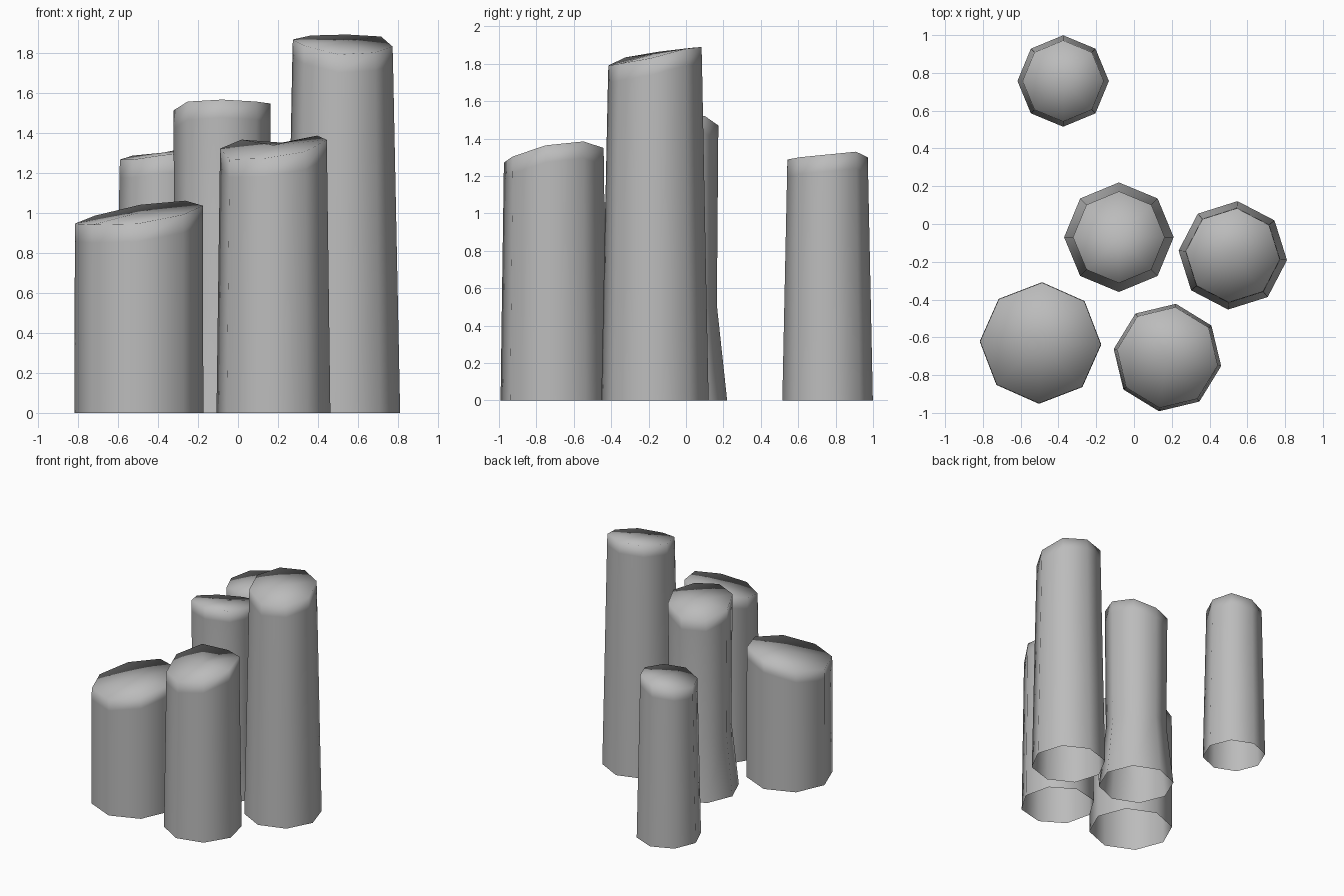
import bpy
import bmesh
from math import cos, sin, radians, tau

SIDES = 8

old = bpy.data.objects.get("Cube")
if old:
    bpy.data.objects.remove(old, do_unlink=True)

# One plain stone colour for every column
stone = bpy.data.materials.new("stone_grey")
stone.use_nodes = True
colour = (0.5, 0.5, 0.5, 1)
stone.diffuse_color = colour
stone.node_tree.nodes["Principled BSDF"].inputs["Base Color"].default_value = colour


def ring_points(centre, radius, turn):
    """Corners of a regular polygon, counter-clockwise from +x."""
    return [(centre[0] + radius * cos(radians(turn) + tau * i / SIDES),
             centre[1] + radius * sin(radians(turn) + tau * i / SIDES))
            for i in range(SIDES)]


def column(name, centre, base, top, turn, rim, apex, waist=None):
    """Tapered open-bottomed column; rim lists the slanted top heights."""
    waist = waist or base + (top - base) / 3
    bm = bmesh.new()
    rings = []
    # Foot, waist, shoulder just under the rim, and the uneven rim itself
    for radius, heights in (
            (base, [0] * SIDES),
            (waist, [apex / 3] * SIDES),
            (top + (waist - top) * 0.1, [z - 0.09 for z in rim]),
            (top, rim)):
        points = ring_points(centre, radius, turn)
        rings.append([bm.verts.new((x, y, z)) for (x, y), z in zip(points, heights)])
    # Side walls
    for low, high in zip(rings, rings[1:]):
        for i in range(SIDES):
            j = (i + 1) % SIDES
            bm.faces.new((low[i], low[j], high[j], high[i]))
    # Slanted cap fanned around a central point
    tip = bm.verts.new((centre[0], centre[1], apex))
    for i in range(SIDES):
        bm.faces.new((rings[-1][i], rings[-1][(i + 1) % SIDES], tip))
    for face in bm.faces:
        face.smooth = True
    mesh = bpy.data.meshes.new(name)
    bm.to_mesh(mesh)
    bm.free()
    mesh.materials.append(stone)
    obj = bpy.data.objects.new(name, mesh)
    bpy.context.collection.objects.link(obj)
    return obj


# Rim heights run E, NE, N, NW, W, SW, S, SE
column("back_column", (-0.375, 0.757), 0.242, 0.215, 0,
       [1.315, 1.33, 1.30, 1.285, 1.265, 1.265, 1.288, 1.30], 1.30)
column("front_right_column", (-0.495, -0.63), 0.322, 0.32, 1.5 - 3,
       [1.035, 1.06, 1.04, 0.985, 0.945, 0.94, 0.945, 0.99], 1.0)
column("tall_left_column", (0.523, -0.166), 0.288, 0.25, -5,
       [1.83, 1.88, 1.89, 1.885, 1.865, 1.834, 1.79, 1.8], 1.855)
column("front_column", (0.177, -0.707), 0.288, 0.27, -9,
       [1.364, 1.385, 1.35, 1.365, 1.32, 1.266, 1.272, 1.305], 1.337)
column("middle_column", (-0.08, -0.07), 0.29, 0.243, 0,
       [1.545, 1.52, 1.47, 1.47, 1.51, 1.555, 1.565, 1.555], 1.53, waist=0.235)
